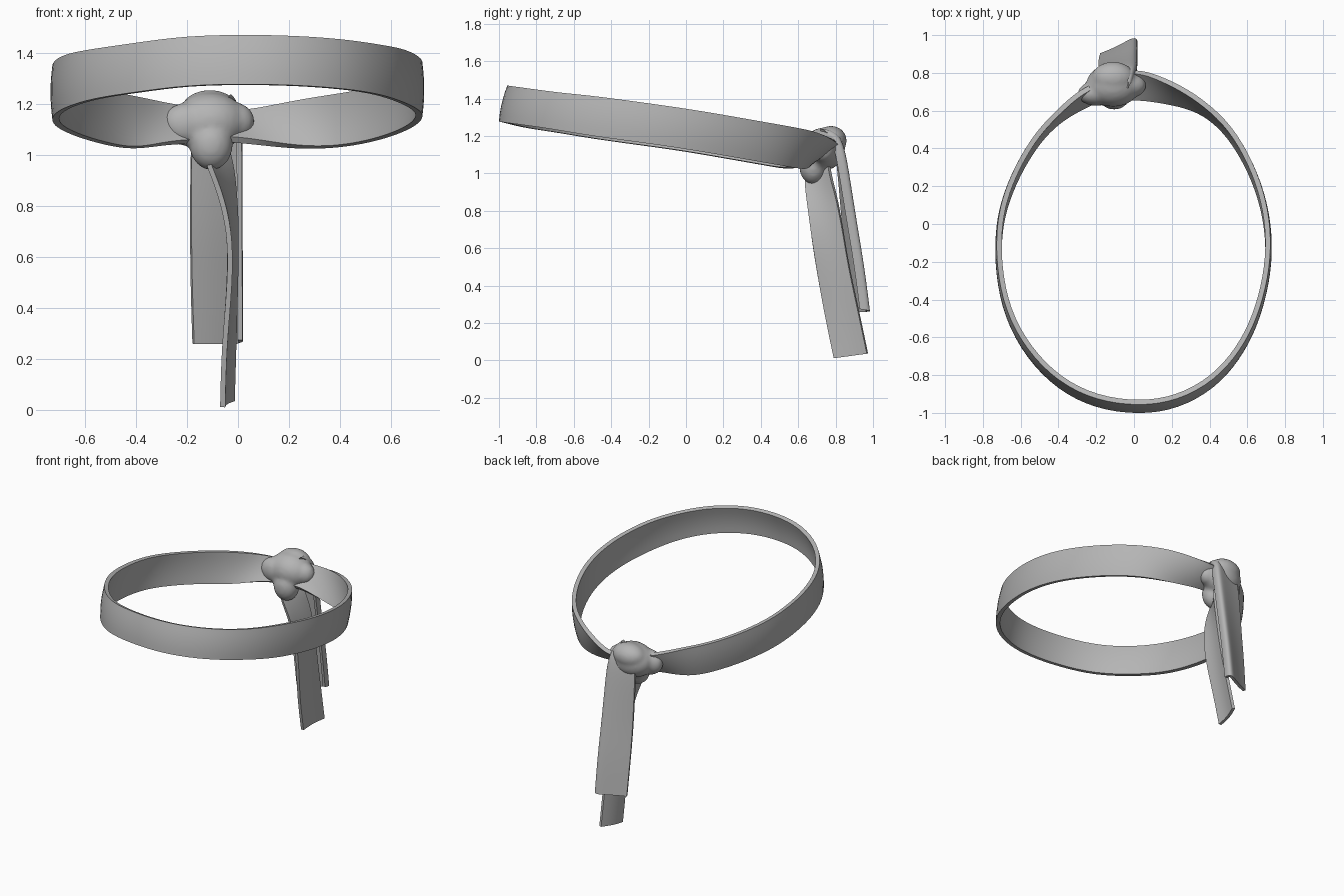
import bpy, bmesh
from mathutils import Vector

cube = bpy.data.objects.get("Cube")
if cube:
    bpy.data.objects.remove(cube, do_unlink=True)

GREY = (0.46, 0.46, 0.46, 1)
cloth = bpy.data.materials.new("grey_cloth")
cloth.use_nodes = True
cloth.diffuse_color = GREY
cloth.node_tree.nodes["Principled BSDF"].inputs["Base Color"].default_value = GREY


def finish(bm, name, modifiers):
    """Turn a bmesh into a shaded object with its modifiers applied."""
    bmesh.ops.recalc_face_normals(bm, faces=bm.faces)
    mesh = bpy.data.meshes.new(name)
    bm.to_mesh(mesh)
    bm.free()
    mesh.materials.append(cloth)
    obj = bpy.data.objects.new(name, mesh)
    bpy.context.collection.objects.link(obj)
    for kind, settings in modifiers:
        mod = obj.modifiers.new(kind.title(), kind)
        for key, value in settings.items():
            setattr(mod, key, value)
    bpy.ops.object.select_all(action='DESELECT')
    obj.select_set(True)
    bpy.context.view_layer.objects.active = obj
    bpy.ops.object.convert(target='MESH')
    bpy.ops.object.shade_smooth_by_angle(angle=0.7)
    return obj


def ribbon(name, rows, thickness):
    """Smooth cloth strip through rows of points, with real thickness."""
    bm = bmesh.new()
    grid = [[bm.verts.new(p) for p in row] for row in rows]
    for a, b in zip(grid, grid[1:]):
        for i in range(len(a) - 1):
            bm.faces.new((a[i], a[i + 1], b[i + 1], b[i]))
    return finish(bm, name, [
        ('SUBSURF', dict(levels=2, boundary_smooth='PRESERVE_CORNERS')),
        ('SOLIDIFY', dict(thickness=thickness, offset=0, use_even_offset=True))])


# Head band: centre line seen from above, from the knot round the front and back
path = [(-.06, .73), (.03, .735), (.12, .715), (.25, .675), (.38, .61), (.51, .49),
        (.62, .3), (.69, .1), (.715, -.1), (.70, -.3), (.64, -.52), (.55, -.69),
        (.42, -.84), (.23, -.945), (.03, -.975), (-.2, -.945), (-.4, -.845),
        (-.56, -.68), (-.67, -.48), (-.715, -.25), (-.715, -.05), (-.69, .1),
        (-.62, .28), (-.51, .46), (-.4, .57), (-.28, .66), (-.14, .72)]
# Half height and outward lean where the strip is gathered into the knot
gather = {0: (.05, .05), 1: (.055, .05), 2: (.07, .04), 3: (.093, .02),
          25: (.075, .02), 26: (.06, .02)}
rows = []
for i, (x, y) in enumerate(path):
    half, lean = gather.get(i, (.095 + .008 * (y > -.6), 0))
    out = Vector((x, y + .12, 0)).normalized()
    z = 1.24 - .135 * y - .04 * max(y, 0) - .015 * (x < -.3)
    rows.append([Vector((x, y + .022 * t, z + half * t))
                 + out * (lean * t + .008 * (1 - t * t))
                 for t in (-1, -.5, 0, .5, 1)])
ribbon("head_band", rows, .027)

# Back tail: hangs over the knot, slanted, with its left edge curled forward
rows = []
for z, y, x0, x1, slant in [(1.215, .77, -.15, -.03, .02), (1.2, .82, -.165, -.01, .03),
                            (1.1, .85, -.18, .01, .04), (.95, .875, -.185, .01, .05),
                            (.7, .915, -.185, .01, .07), (.5, .95, -.183, .012, .08),
                            (.26, .98, -.175, .012, .085)]:
    w = x1 - x0
    rows.append([(x0, y - slant, z), (x0 + w * .35, y - slant * .7, z),
                 (x0 + w * .7, y - slant * .3, z), (x1 - .01, y, z),
                 (x1, y - .015, z + .01), (x1 - .005, y - .05, z + .015)])
ribbon("back_tail", rows, .02)

# Front tail: leaves the knot below and twists edge-on to the front
rows = []
for z, xf, yf, xb, yb in [(1.06, -.14, .65, -.06, .76), (.97, -.12, .635, -.03, .77),
                          (.87, -.075, .645, -.015, .80), (.7, -.03, .665, -.005, .835),
                          (.5, -.03, .695, -.008, .865), (.25, -.055, .74, -.015, .92),
                          (.012, -.06, .79, -.022, .97)]:
    front, back = Vector((xf, yf, z)), Vector((xb, yb, z + .025))
    rows.append([front.lerp(back, t) - Vector((.012 * t * (1 - t) * 4, 0, 0))
                 for t in (0, .33, .67, 1)])
ribbon("front_tail", rows, .02)

# Knot: overlapping folds fused into one soft lump
folds = [((-.11, .735, 1.13), (.145, .115, .115)),
         ((-.11, .775, 1.175), (.115, .085, .08)),
         ((-.105, .68, 1.04), (.085, .075, .10)),
         ((-.20, .69, 1.12), (.10, .065, .085)),
         ((-.01, .735, 1.13), (.075, .065, .075))]
bm = bmesh.new()
for centre, radii in folds:
    verts = bmesh.ops.create_icosphere(bm, subdivisions=3, radius=1)["verts"]
    bmesh.ops.scale(bm, vec=radii, verts=verts)
    bmesh.ops.translate(bm, vec=centre, verts=verts)
finish(bm, "knot", [
    ('REMESH', dict(mode='VOXEL', voxel_size=.012)),
    ('SMOOTH', dict(factor=.5, iterations=6))])
